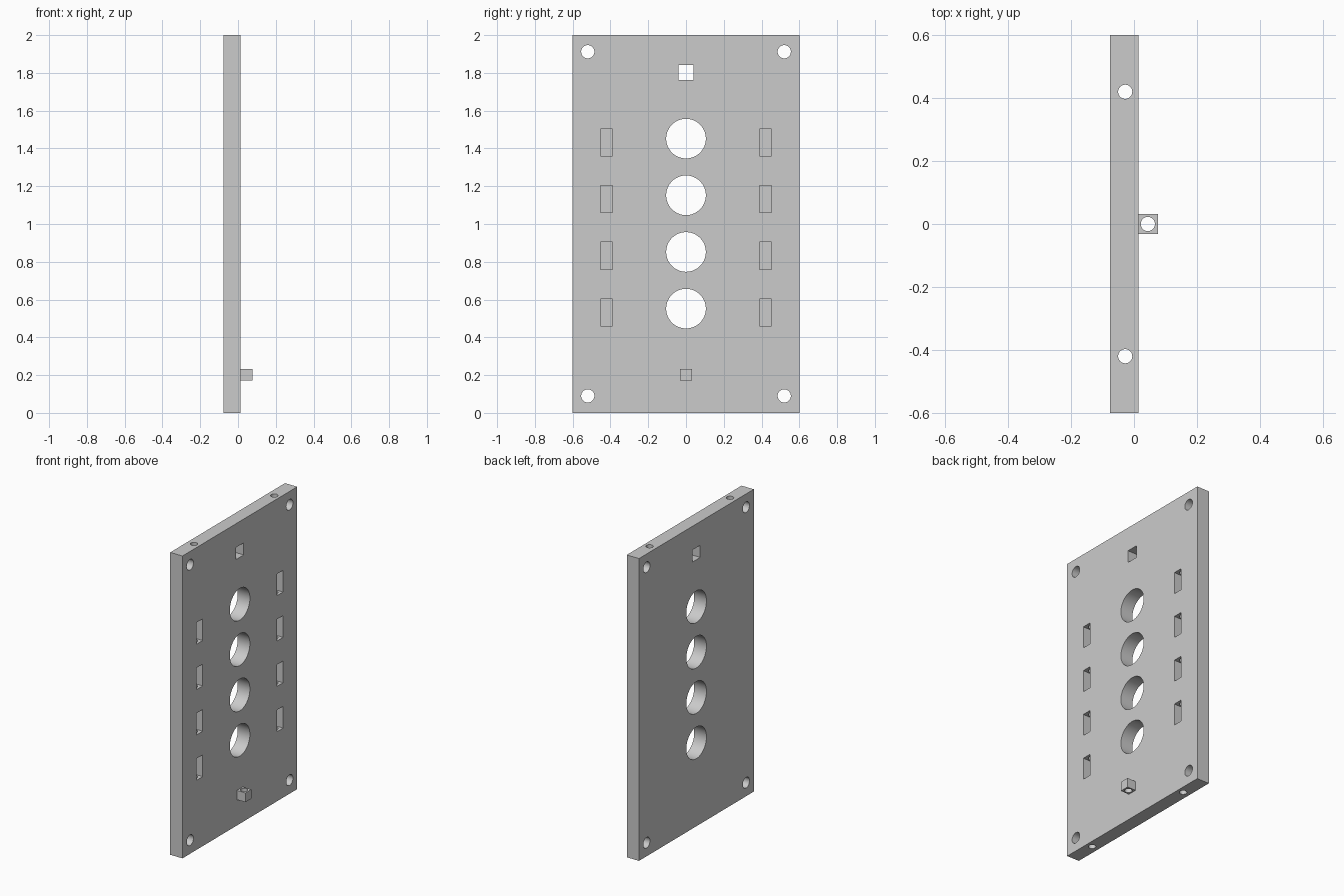
import bpy
import math

if "Cube" in bpy.data.objects:
    bpy.data.objects.remove(bpy.data.objects["Cube"])

grey = bpy.data.materials.new("plain_grey")
grey.diffuse_color = (0.6, 0.6, 0.6, 1)
grey.use_nodes = True
grey.node_tree.nodes["Principled BSDF"].inputs["Base Color"].default_value = grey.diffuse_color


def box(name, x, y, z):
    """Box from (min, max) ranges on each axis."""
    ranges = (x, y, z)
    bpy.ops.mesh.primitive_cube_add(size=1, location=[(a + b) / 2 for a, b in ranges])
    ob = bpy.context.object
    ob.name = name
    ob.scale = [b - a for a, b in ranges]
    bpy.ops.object.transform_apply(location=True, rotation=True, scale=True)
    ob.data.materials.append(grey)
    return ob


def rod(radius, length, location, along_x=False, sides=48):
    bpy.ops.mesh.primitive_cylinder_add(
        vertices=sides, radius=radius, depth=length, location=location,
        rotation=(0, math.pi / 2 if along_x else 0, 0))
    ob = bpy.context.object
    ob.data.materials.append(grey)
    return ob


def cut(target, cutter):
    mod = target.modifiers.new("cut", "BOOLEAN")
    mod.operation = "DIFFERENCE"
    mod.solver = "EXACT"
    mod.object = cutter
    bpy.context.view_layer.objects.active = target
    bpy.ops.object.modifier_apply(modifier=mod.name)
    bpy.data.objects.remove(cutter)


def smooth(ob):
    bpy.ops.object.select_all(action="DESELECT")
    ob.select_set(True)
    bpy.context.view_layer.objects.active = ob
    bpy.ops.object.shade_smooth_by_angle(angle=math.radians(30))


BACK, FACE, TIP = -0.076, 0.0135, 0.076

# Upright plate
plate = box("plate", (BACK, FACE), (-0.6, 0.6), (0, 2))

# Square window near the top
cut(plate, box("window_cutter", (-0.3, 0.3), (-0.04, 0.04), (1.763, 1.843)))

# Column of large round holes, each flanked by blind slots
for i in range(4):
    z = 0.552 + 0.3 * i
    cut(plate, rod(0.105, 0.6, (0, 0, z), along_x=True, sides=64))
    for y in (-0.42, 0.42):
        cut(plate, box("slot_cutter", (-0.062, 0.2), (y - 0.032, y + 0.032),
                       (z - 0.092, z + 0.052)))

# Corner screw holes
for y in (-0.52, 0.52):
    for z in (0.09, 1.912):
        cut(plate, rod(0.035, 0.6, (0, y, z), along_x=True))

# Channels running the full height, through the slots
for y in (-0.42, 0.42):
    cut(plate, rod(0.0225, 3, (-0.028, y, 1)))
smooth(plate)

# Small eyelet block with a vertical hole
eyelet = box("eyelet_block", (FACE, TIP), (-0.031, 0.031), (0.171, 0.232))
cut(eyelet, rod(0.0225, 0.3, (0.044, 0, 0.2)))
smooth(eyelet)
